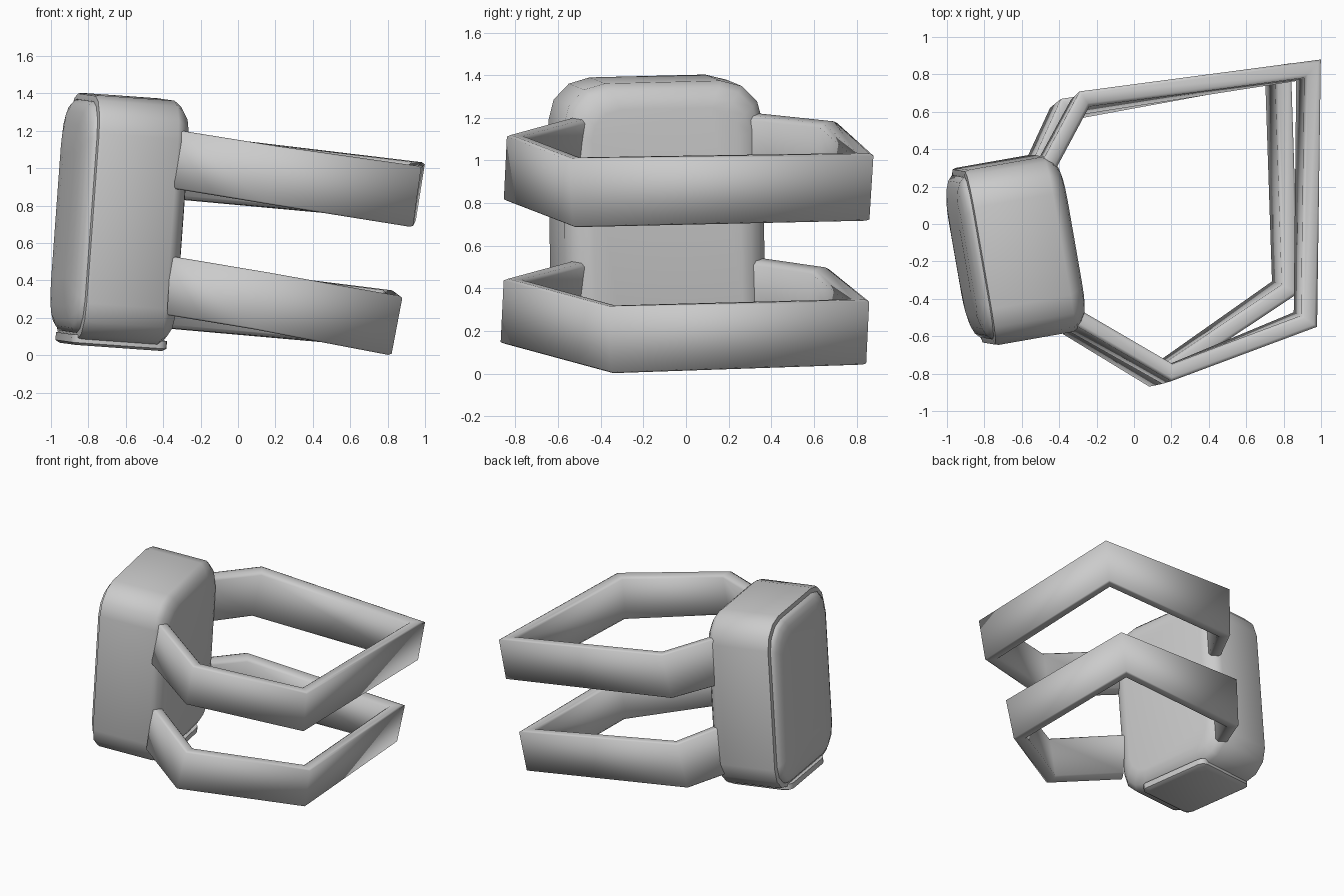
import bpy, bmesh, math
from mathutils import Vector, Euler

if "Cube" in bpy.data.objects:
    bpy.data.objects.remove(bpy.data.objects["Cube"])

grey = bpy.data.materials.new("plain_grey")
grey.use_nodes = True
GREY = (0.6, 0.6, 0.6, 1)
grey.diffuse_color = GREY
grey.node_tree.nodes["Principled BSDF"].inputs["Base Color"].default_value = GREY


def loft(name, rings, angle):
    """Skin closed rings of points, cap both ends and shade smooth."""
    bm = bmesh.new()
    rows = [[bm.verts.new(p) for p in ring] for ring in rings]
    n = len(rows[0])
    for a, b in zip(rows, rows[1:]):
        for i in range(n):
            j = (i + 1) % n
            bm.faces.new((a[i], a[j], b[j], b[i]))
    bm.faces.new(rows[0])
    bm.faces.new(rows[-1])
    bmesh.ops.recalc_face_normals(bm, faces=bm.faces)
    mesh = bpy.data.meshes.new(name)
    bm.to_mesh(mesh)
    bm.free()
    mesh.materials.append(grey)
    obj = bpy.data.objects.new(name, mesh)
    bpy.context.collection.objects.link(obj)
    bpy.ops.object.select_all(action='DESELECT')
    obj.select_set(True)
    bpy.context.view_layer.objects.active = obj
    bpy.ops.object.shade_smooth_by_angle(angle=math.radians(angle))
    return obj


def rounded_rect(half_a, half_b, radius, steps=3):
    pts = []
    for k, (sa, sb) in enumerate([(1, 1), (-1, 1), (-1, -1), (1, -1)]):
        for s in range(steps + 1):
            t = math.radians(90) * (k + s / steps)
            pts.append((sa * (half_a - radius) + radius * math.cos(t),
                        sb * (half_b - radius) + radius * math.sin(t)))
    return pts


def place(obj):
    """Move a part of the case into its tilted pose."""
    obj.location = (-0.65, -0.14, 0.73)
    obj.rotation_euler = Euler([math.radians(a) for a in (1.4, 4, 10)])


def case_part(name, layers, angle):
    """Stack rounded outlines along the thickness; layers are (depth, inset)."""
    rings = [[(u, a, b) for a, b in rounded_rect(0.475 - d, 0.655 - d, 0.2 - d * 0.5)]
             for u, d in layers]
    place(loft(name, rings, angle))


# Case: main body, domed cover on the outer side, thin plate underneath
case_part("case_body", [(-0.215, 0.03), (-0.21, 0.005), (-0.19, 0), (0.22, 0),
                        (0.26, 0.03), (0.29, 0.075), (0.3, 0.12)], 50)
case_part("case_cover", [(-0.19, 0.035), (-0.22, 0.035), (-0.245, 0.06),
                         (-0.262, 0.1), (-0.276, 0.17), (-0.284, 0.3)], 50)
plate = [[(u + 0.02, v, z) for u, v in rounded_rect(0.26 - d, 0.29 - d, 0.05)]
         for z, d in ((-0.63, 0), (-0.672, 0), (-0.685, 0.02))]
place(loft("bottom_plate", plate, 40))


def strap(name, path, thick=0.085):
    """Mitred ribbon; path holds pairs of outer top point and drop to the lower edge."""
    pts = [Vector(p) for p, _ in path]
    drops = [Vector(d) for _, d in path]
    # fractions of (inward thickness, width) around the soft-edged section
    section = [(0.2, 0), (0.8, 0.015), (1, 0.07), (1, 0.93), (0.8, 0.985),
               (0.2, 1), (0, 0.975), (0, 0.025)]
    rings = []
    for i, (p, drop) in enumerate(zip(pts, drops)):
        dirs = []
        if i > 0:
            dirs.append((p - pts[i - 1]).xy.normalized())
        if i < len(pts) - 1:
            dirs.append((pts[i + 1] - p).xy.normalized())
        normals = [Vector((d.y, -d.x)) for d in dirs]
        m = sum(normals, Vector((0, 0))).normalized()
        m = m / m.dot(normals[0])
        inward = Vector((m.x, m.y, -0.14 * m.x)) * thick
        rings.append([p + inward * a + drop * b for a, b in section])
    loft(name, rings, 85)


# Two open five-sided straps, running clockwise from the back of the case
strap("upper_strap", [((-0.52, 0.28, 1.23), (-0.05, -0.04, -0.36)),
                      ((-0.29, 0.71, 1.185), (-0.05, -0.05, -0.35)),
                      ((1.0, 0.88, 1.03), (-0.05, -0.02, -0.315)),
                      ((0.98, -0.55, 1.01), (-0.045, 0.02, -0.325)),
                      ((0.2, -0.84, 1.12), (-0.05, -0.015, -0.31)),
                      ((-0.33, -0.53, 1.205), (-0.01, -0.05, -0.315))])
strap("lower_strap", [((-0.58, 0.25, 0.56), (-0.06, -0.04, -0.36)),
                      ((-0.39, 0.67, 0.5), (-0.06, -0.05, -0.35)),
                      ((0.84, 0.86, 0.345), (-0.06, -0.015, -0.305)),
                      ((0.88, -0.37, 0.315), (-0.06, 0.02, -0.315)),
                      ((0.15, -0.855, 0.445), (-0.07, -0.015, -0.305)),
                      ((-0.36, -0.54, 0.53), (-0.02, -0.05, -0.315))])
